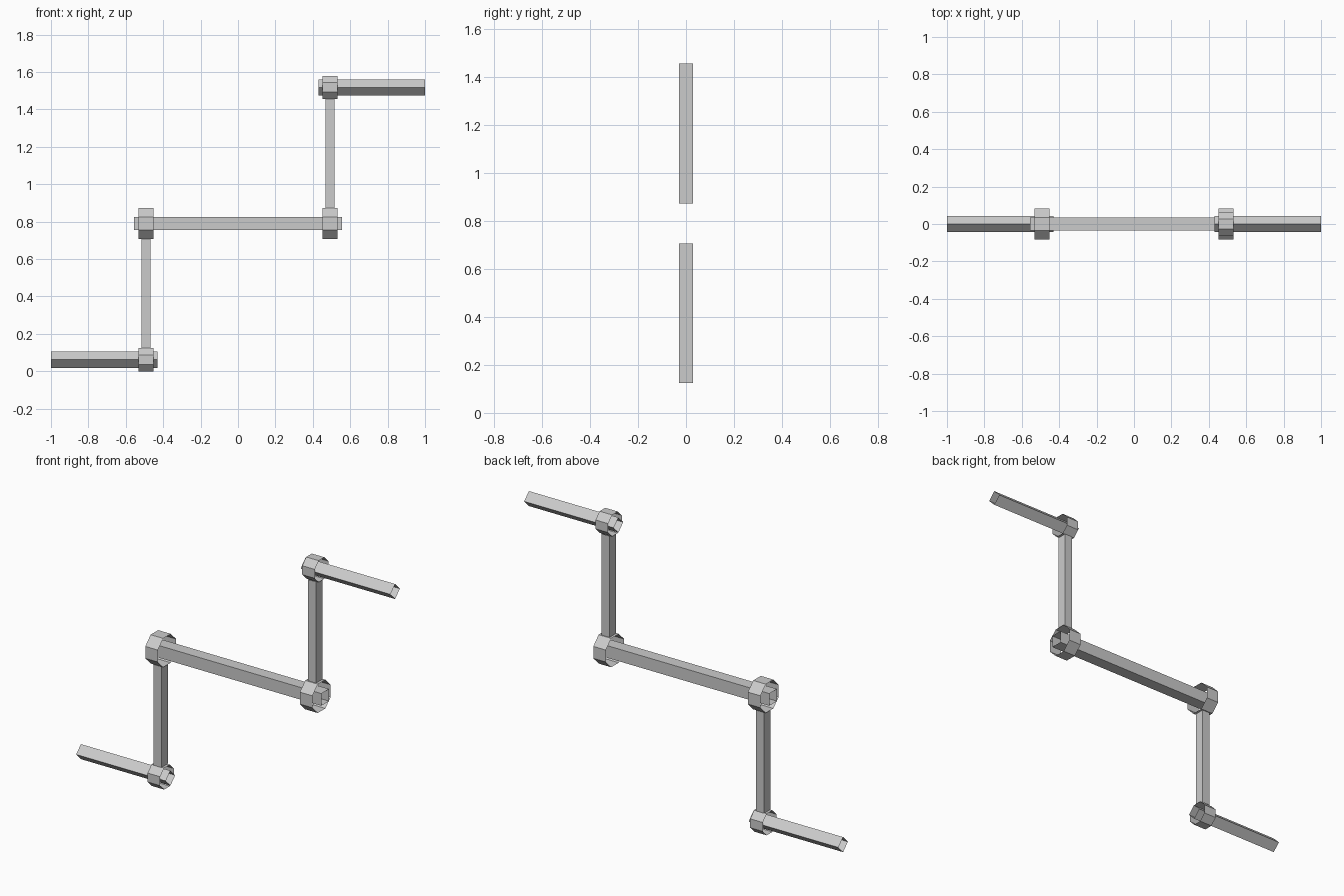
import bpy, bmesh, math
from mathutils import Matrix, Vector

cube = bpy.data.objects.get("Cube")
if cube:
    bpy.data.objects.remove(cube, do_unlink=True)

grey = bpy.data.materials.new("plain_grey")
grey.use_nodes = True
grey.diffuse_color = (0.6, 0.6, 0.6, 1)
grey.node_tree.nodes["Principled BSDF"].inputs["Base Color"].default_value = (0.6, 0.6, 0.6, 1)

AXES = {"x": Matrix.Rotation(math.pi / 2, 4, "Y"), "z": Matrix.Identity(4)}


def tube(name, sides, flats, length, centre, axis="x", turn=0.0, stretch=1.0):
    """Open-ended prism; flats is the width across flats, turn rolls it about its axis."""
    bm = bmesh.new()
    radius = flats / 2 / math.cos(math.pi / sides)
    bmesh.ops.create_cone(bm, cap_ends=False, segments=sides,
                          radius1=radius, radius2=radius, depth=length)
    bm.verts.ensure_lookup_table()
    bm.faces.ensure_lookup_table()
    # Roll so a flat side faces along the local axes, then turn
    first = bm.verts[0].co
    roll = math.pi / sides - math.atan2(first.y, first.x) + turn
    bm.transform(Matrix.Translation(centre) @ AXES[axis]
                 @ Matrix.Diagonal((1, stretch, 1, 1)) @ Matrix.Rotation(roll, 4, "Z"))
    # Keep the walls facing away from the tube axis
    bm.normal_update()
    wall = bm.faces[0]
    if wall.normal.dot(wall.calc_center_median() - Vector(centre)) < 0:
        bmesh.ops.reverse_faces(bm, faces=bm.faces[:])
    mesh = bpy.data.meshes.new(name)
    bm.to_mesh(mesh)
    bm.free()
    mesh.materials.append(grey)
    obj = bpy.data.objects.new(name, mesh)
    bpy.context.collection.objects.link(obj)


MID = 0.79     # height of the central bar
RISE = 0.728   # from the central bar to each arm
JOINT = 0.492  # joint offset along x

# Central square bar
tube("central_bar", 4, 0.07, 1.11, (0, 0, MID))

# Each half is the other turned half way round
for side, s in (("right", -1), ("left", 1)):
    x, arm_z = s * JOINT, MID + s * RISE
    tube(side + "_inner_ring", 8, 0.166, 0.08, (x, 0, MID))
    tube(side + "_outer_ring", 8, 0.124, 0.08, (x, 0, arm_z))
    # Upright between the facing flats of the two rings
    near, far = MID + s * 0.083, arm_z - s * 0.062
    tube(side + "_upright", 4, 0.05, abs(far - near), (x, 0, (near + far) / 2),
         axis="z", stretch=1.16)
    # Arm set on its edge
    tube(side + "_arm", 4, 0.061, 0.57, (s * 0.715, 0, arm_z), turn=math.pi / 4)
